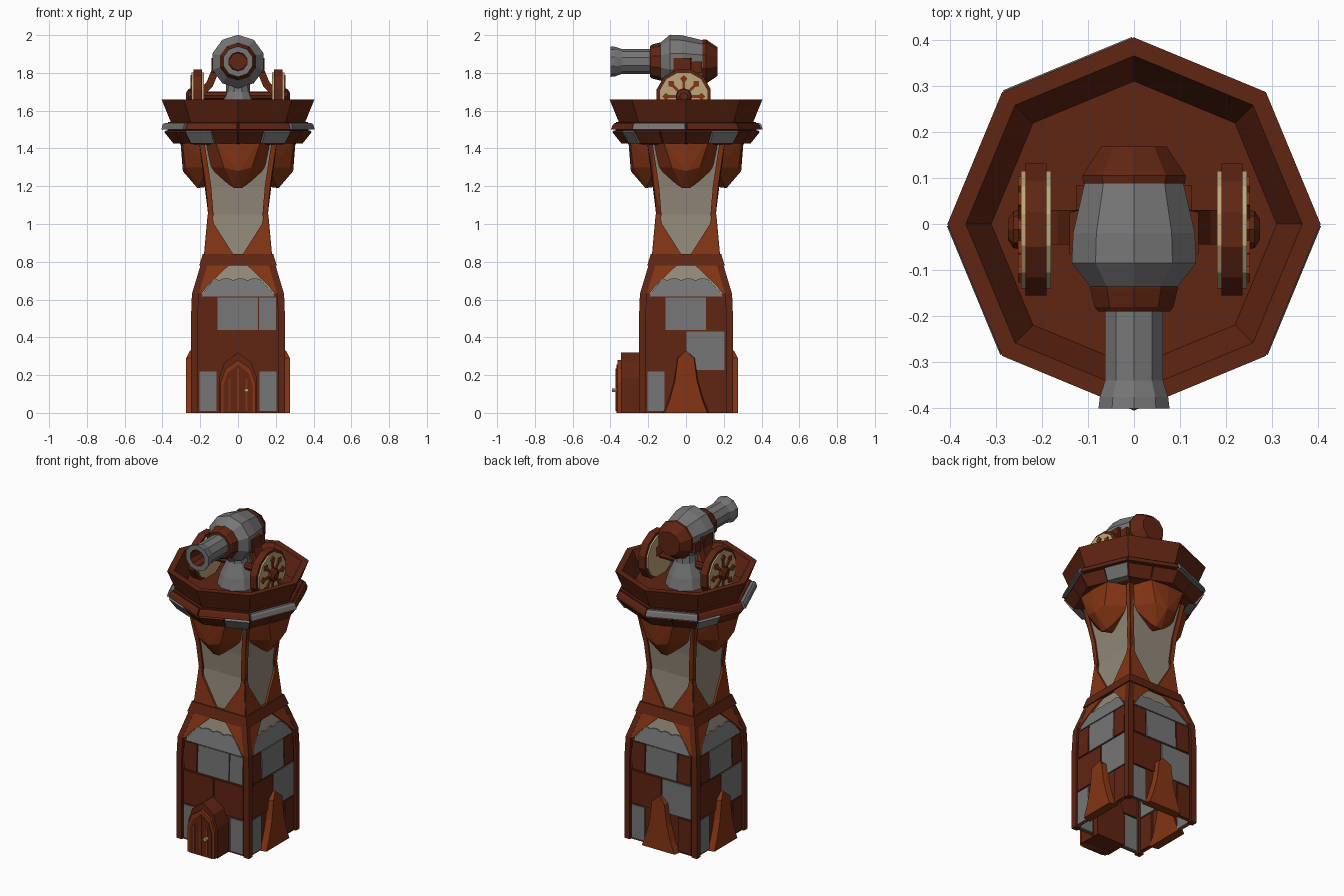
import bpy, bmesh, math
from mathutils import Matrix, Vector

if "Cube" in bpy.data.objects:
    bpy.data.objects.remove(bpy.data.objects["Cube"])

def material(name, rgb):
    m = bpy.data.materials.new(name)
    m.diffuse_color = (*rgb, 1)
    m.use_nodes = True
    m.node_tree.nodes["Principled BSDF"].inputs["Base Color"].default_value = m.diffuse_color
    return m

BROWN = material("dark_brown", (0.115, 0.018, 0.006))
RUST = material("rust_orange", (0.23, 0.035, 0.007))
GREY = material("stone_grey", (0.18, 0.18, 0.18))
PLASTER = material("plaster_beige", (0.29, 0.245, 0.19))
CREAM = material("wheel_cream", (0.52, 0.38, 0.20))

def finish(bm, name, mats, rule=None, turn=0):
    bmesh.ops.recalc_face_normals(bm, faces=bm.faces)
    if rule:
        for f in bm.faces:
            f.material_index = rule(f.calc_center_median())
    bm.transform(Matrix.Rotation(turn * math.pi / 2, 4, 'Z'))
    me = bpy.data.meshes.new(name)
    bm.to_mesh(me)
    bm.free()
    for m in (mats if isinstance(mats, list) else [mats]):
        me.materials.append(m)
    ob = bpy.data.objects.new(name, me)
    bpy.context.collection.objects.link(ob)
    return ob

def hull(name, pts, mat, turn=0):
    bm = bmesh.new()
    for p in pts:
        bm.verts.new(p)
    r = bmesh.ops.convex_hull(bm, input=bm.verts)
    loose = [v for v in bm.verts if not v.link_faces]
    bmesh.ops.delete(bm, geom=loose, context='VERTS')
    return finish(bm, name, mat, None, turn)

def box(name, x0, x1, y0, y1, z0, z1, mat, turn=0):
    return hull(name, [(x, y, z) for x in (x0, x1) for y in (y0, y1) for z in (z0, z1)], mat, turn)

def loft(name, rings, mats, rule=None, caps=(True, True), turn=0):
    """Skin a list of equally long point rings."""
    bm = bmesh.new()
    vs = [[bm.verts.new(p) for p in ring] for ring in rings]
    n = len(vs[0])
    for a, b in zip(vs, vs[1:]):
        for i in range(n):
            j = (i + 1) % n
            bm.faces.new((a[i], a[j], b[j], b[i]))
    if caps[0]:
        bm.faces.new(vs[0])
    if caps[1]:
        bm.faces.new(vs[-1])
    return finish(bm, name, mats, rule, turn)

def lathe(name, prof, n, axis, centre, mats, phase=0.0, rule=None):
    """prof holds (distance along axis, radius)."""
    rings = []
    for t, r in prof:
        ring = []
        for i in range(n):
            a = 2 * math.pi * (i + phase) / n
            u, v = r * math.cos(a), r * math.sin(a)
            p = {'x': (t, u, v), 'y': (u, t, v), 'z': (u, v, t)}[axis]
            ring.append(Vector(p) + Vector(centre))
        rings.append(ring)
    return loft(name, rings, mats, rule)

# Tower wall half-width by height
PROFILE = [(0.0, .235), (.5, .235), (.63, .23), (.78, .185), (.84, .167), (1.05, .148), (1.2, .16), (1.43, .195)]

def width(z):
    for (z0, w0), (z1, w1) in zip(PROFILE, PROFILE[1:]):
        if z <= z1:
            return w0 + (w1 - w0) * (z - z0) / (z1 - z0)
    return PROFILE[-1][1]

def square(w, z, cx=0, cy=0):
    return [(cx + sx * w, cy + sy * w, z) for sx, sy in ((-1, -1), (1, -1), (1, 1), (-1, 1))]

def panel(name, poly, off, mat, turn, mirror=False):
    """Plate laid on a tower wall, outline given as (across, height)."""
    for s in ((1, -1) if mirror else (1,)):
        rings = [[(s * x, -(width(z) + d), z) for x, z in poly] for d in (off, -.015)]
        loft(name, rings, mat, turn=turn)

def brick(x0, x1, z0, z1, mat, turn):
    panel("wall_brick", [(x0, z0), (x1, z0), (x1, z1), (x0, z1)], .007, mat, turn)

# Tower shell, brown below and plaster above, open underneath
loft("tower_wall", [square(w, z) for z, w in PROFILE], [BROWN, PLASTER],
     lambda c: 1 if c.z > .63 else 0, (False, True))

for t in range(4):
    # Corner posts
    for zs, nm in ((PROFILE[:4], "lower_post"), (PROFILE[4:], "upper_post")):
        loft(nm, [square(.018 if zs[0][0] < .5 else .014, z, w - .004, w - .004) for z, w in zs], BROWN, turn=t)
    # Brick rows
    for x0, x1 in ((-.205, -.115), (.115, .205)):
        brick(x0, x1, .01, .218, GREY if (t == 0 or x0 < 0) else BROWN, t)
    brick(-.205, -.003, .226, .43, BROWN, t)
    brick(.003, .205, .226, .43, BROWN if t == 0 else GREY, t)
    brick(-.2, -.115, .44, .61, BROWN, t)
    brick(-.108, .105, .44, .61, GREY, t)
    brick(.112, .2, .44, .61, GREY if t == 0 else BROWN, t)
    # Stone course with a ragged top edge
    ragged = [(.125 - i * .025, .712 if i % 3 else .702) for i in range(11)]
    panel("ragged_stone_course", [(-.195, .615), (.195, .615), (.18, .64)] + ragged + [(-.18, .64)], .008, GREY, t)
    # Corner braces below and above the belt
    panel("lower_brace", [(-.236, .63), (-.195, .63), (-.165, .67), (-.05, .78), (-.19, .78)], .013, RUST, t, True)
    panel("upper_brace", [(-.175, .84), (-.025, .84), (-.127, 1.0), (-.137, 1.05), (-.155, 1.05)], .013, RUST, t, True)
    panel("upper_strip", [(-.156, 1.05), (-.134, 1.05), (-.142, 1.2), (-.178, 1.43), (-.205, 1.43), (-.168, 1.2)],
          .01, RUST, t, True)
    # Bracket under the parapet
    half = [(.18, -.18, 1.44), (.12, -.295, 1.44), (.15, -.16, 1.3), (.075, -.28, 1.3),
            (.05, -.2, 1.21), (.02, -.215, 1.19)]
    hull("parapet_bracket", [(s * x, y, z) for x, y, z in half for s in (1, -1)]
         + [(0, -.305, 1.44), (0, -.292, 1.28), (0, -.14, 1.2)], RUST, t)
    # Flared buttress on the sides and back
    if t:
        out = [(.125, 0), (.095, .07), (.065, .17), (.048, .29), (0, .33)]
        outline = out + [(-x, z) for x, z in reversed(out[:-1])]
        loft("buttress", [[(x, -.22, z) for x, z in outline],
                          [(x * .9, -.274 + max(0, z - .29) * .5, z) for x, z in outline]], RUST, turn=t)

# Belt
loft("belt", [square(.15, .78), square(.205, .78), square(.187, .84), square(.15, .84)], BROWN)

# Pointed door porch
def arch(h, top, y):
    return [(-h, y, 0), (h, y, 0), (h, y, top * .58), (h * .72, y, top * .83), (0, y, top),
            (-h * .72, y, top * .83), (-h, y, top * .58)]
loft("door_porch", [arch(.1, .32, -.2), arch(.1, .32, -.345)], BROWN)
loft("door_frame", [arch(.092, .28, -.3), arch(.092, .28, -.362)], RUST)
loft("door_leaf", [arch(.076, .255, -.3), arch(.076, .255, -.367)], BROWN)
for x in (-.045, 0, .045):
    box("door_batten", x - .005, x + .005, -.372, -.36, .01, .235 - abs(x) * 1.2, RUST)
lathe("door_handle", [(-.392, .012), (-.365, .012)], 6, 'y', (.045, 0, .12), CREAM)

# Octagonal stone ring
def oct_point(u, r, z):
    k = math.floor(u)
    a, b = [Vector((r * math.cos(q * math.pi / 4), r * math.sin(q * math.pi / 4), z)) for q in (k, k + 1)]
    return a.lerp(b, u - k)

def ring_block(name, u0, u1, z0, r0, z1, r1, mat):
    rings = [[oct_point(u, r, z) for r, z in ((r0, z0), (r1, z1), (r1 - .01, z1 + .008), (.27, z1), (.27, z0))]
             for u in (u0, u1)]
    loft(name, rings, mat)

lathe("ring_core", [(1.42, .285), (1.43, .33), (1.5, .375), (1.54, .37)], 8, 'z', (0, 0, 0), BROWN)
for i in range(16):
    m = GREY if i in (1, 6, 10, 13) else BROWN
    g = .012 if m is GREY else 0
    ring_block("lower_ring_block", i / 2 + .01, i / 2 + .49, 1.425, .342 + g, 1.487, .392 + g / 2, m)
for k in range(8):
    m = GREY if k in (2, 4, 7) else BROWN
    ring_block("upper_ring_block", k + .015, k + .985, 1.5, .408 if m is GREY else .4, 1.527,
               .4 if m is GREY else .388, m)

# Parapet bowl with floor
lathe("parapet_bowl", [(1.52, .345), (1.545, .358), (1.66, .405), (1.66, .365), (1.555, .31)],
      8, 'z', (0, 0, 0), BROWN)

# Cannon pedestal
lathe("cannon_pedestal", [(1.55, .12), (1.62, .10), (1.7, .065), (1.78, .06)], 10, 'z', (0, 0, 0), GREY)

# Cannon
C = (0, 0, 1.86)
lathe("cannon_barrel", [(-.15, .066), (-.34, .066), (-.375, .078), (-.4, .081), (-.4, .05), (-.3, .046)],
      10, 'y', C, [GREY, BROWN], .5,
      lambda c: 1 if (abs(c.x) < .049 and abs(c.z - 1.86) < .049 and c.y < -.29) else 0)
lathe("cannon_collar", [(-.19, .082), (-.18, .09), (-.14, .1), (-.13, .1)], 10, 'y', C, BROWN, .5)
lathe("cannon_body", [(-.145, .092), (-.085, .142), (-.02, .139), (.1, .11)], 10, 'y', C, GREY, .5)
lathe("cannon_breech", [(.088, .116), (.105, .118), (.168, .075)], 10, 'y', C, BROWN, .5)

# Axle
lathe("axle", [(-.262, .022), (.262, .022)], 8, 'x', (0, -.01, 1.68), BROWN)

for s in (1, -1):
    # Trunnion and curved support arm
    hull("trunnion", [(s * x, y, z) for x, e in ((.08, .06), (.14, .045))
                      for y in (-.02 - e, -.02 + e) for z in (1.8, 1.88)], BROWN)
    path = [(.115, 1.86), (.125, 1.8), (.15, 1.74), (.205, 1.685)]
    loft("support_arm", [[(s * (x - .016), -.045, z - .012), (s * (x + .016), -.045, z + .012),
                          (s * (x + .016), .03, z + .012), (s * (x - .016), .03, z - .012)] for x, z in path], BROWN)
    box("rear_strap", min(s * .09, s * .125), max(s * .09, s * .125), .02, .085, 1.80, 1.86, BROWN)
    # Wheel with tyre, cream disc and star-shaped hub
    W = (0, -.012, 1.675)
    lathe("wheel_tyre", [(s * .19, .148), (s * .235, .148)], 12, 'x', W, BROWN, .5)
    lathe("wheel_disc", [(s * .18, .132), (s * .245, .132)], 12, 'x', W, CREAM, .5)
    lathe("wheel_hub", [(s * .24, .045), (s * .262, .04), (s * .274, .022)], 8, 'x', W, BROWN)
    for i in range(8):
        a = i * math.pi / 4
        d, e = Vector((0, math.cos(a), math.sin(a))), Vector((0, -math.sin(a), math.cos(a)))
        o = Vector(W)
        spoke = [(.03, .006), (.08, .008), (.095, .02), (.115, .0)]
        outline = spoke + [(r, -w) for r, w in reversed(spoke[:-1])]
        loft("wheel_spoke", [[o + d * r + e * w + Vector((s * x, 0, 0)) for r, w in outline]
                             for x in (.24, .252)], RUST)
